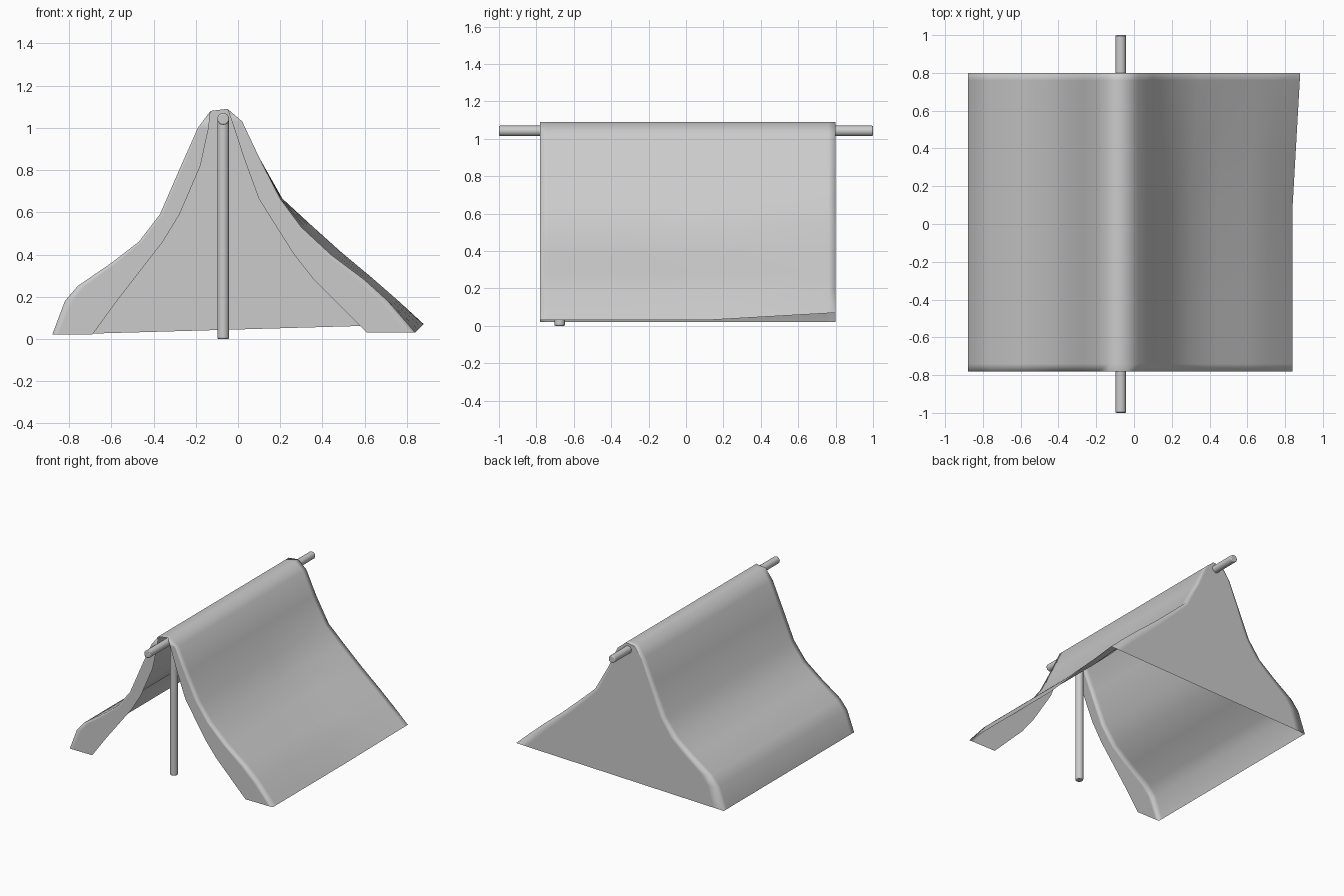
import bpy, bmesh, math
from mathutils import Vector

if "Cube" in bpy.data.objects:
    bpy.data.objects.remove(bpy.data.objects["Cube"])

PX, RIDGE_Z, R = -0.07, 1.042, 0.028

# Wall profiles as (x, z), ridge to ground
LEFT = [(-0.13, 1.08), (-0.19, 1.0), (-0.27, 0.82), (-0.37, 0.59), (-0.47, 0.46),
        (-0.60, 0.36), (-0.76, 0.25), (-0.82, 0.18), (-0.88, 0.02)]
RIGHT = [(-0.05, 1.09), (0.02, 1.03), (0.10, 0.86), (0.20, 0.665), (0.30, 0.53),
         (0.44, 0.40), (0.60, 0.28), (0.71, 0.18), (0.84, 0.03)]
RIGHT_BACK = [(-0.05, 1.09), (0.02, 1.03), (0.10, 0.86), (0.21, 0.665), (0.34, 0.545),
              (0.49, 0.41), (0.64, 0.285), (0.76, 0.18), (0.88, 0.07)]
# Free inner edges of the two front flaps
FLAP_L = [(-0.13, 1.08), (-0.14, 0.99), (-0.17, 0.84), (-0.23, 0.69), (-0.31, 0.52), (-0.69, 0.03)]
FLAP_R = [(-0.05, 1.09), (-0.025, 1.02), (0.02, 0.88), (0.10, 0.66), (0.31, 0.33), (0.61, 0.03)]


def edge_x(edge, z):
    for (x0, z0), (x1, z1) in zip(edge, edge[1:]):
        if z >= z1:
            return x0 + (x1 - x0) * min(1, max(0, (z0 - z) / (z0 - z1)))
    return edge[-1][0]


def right_profile(y):
    t = max(0.0, (y - 0.1) / 0.7)
    return [(a[0] + (b[0] - a[0]) * t, a[1] + (b[1] - a[1]) * t)
            for a, b in zip(RIGHT, RIGHT_BACK)]


def skin(bm, rows):
    vs = [[bm.verts.new(p) for p in row] for row in rows]
    for r0, r1 in zip(vs, vs[1:]):
        for i in range(len(r0) - 1):
            bm.faces.new((r0[i], r0[i + 1], r1[i + 1], r1[i]))


# Canvas: draped roof, front flaps and closed back panel
bm = bmesh.new()
rows = []
for y in (-0.78, -0.74, -0.4, 0.1, 0.35, 0.6, 0.76, 0.80):
    arch = LEFT[::-1] + right_profile(y)
    rows.append([Vector((x, y, z)) for x, z in arch])
skin(bm, rows)

for side, edge in ((LEFT, FLAP_L), (RIGHT, FLAP_R)):
    flap = []
    for x, z in side:
        xi = edge_x(edge, z)
        flap.append([Vector((x + (xi - x) * s, -0.78, z)) for s in (0, 0.15, 1)])
    skin(bm, flap)

panel = []
for (lx, lz), (rx, rz) in zip(LEFT, right_profile(0.8)):
    a, b = Vector((lx, 0.8, lz)), Vector((rx, 0.8, rz))
    panel.append([a.lerp(b, s) for s in (0, 0.05, 0.5, 0.95, 1)])
skin(bm, panel)

bmesh.ops.remove_doubles(bm, verts=bm.verts, dist=0.0005)
bmesh.ops.recalc_face_normals(bm, faces=bm.faces)
roof = max(bm.faces, key=lambda f: f.calc_center_median().z)
if roof.normal.z < 0:
    bmesh.ops.reverse_faces(bm, faces=bm.faces)
for f in bm.faces:
    f.smooth = True
me = bpy.data.meshes.new("tent_canvas")
bm.to_mesh(me)
bm.free()
bpy.context.collection.objects.link(bpy.data.objects.new("tent_canvas", me))


# Poles
def pole(name, loc, length, rot):
    bpy.ops.mesh.primitive_cylinder_add(vertices=16, radius=R, depth=length, location=loc, rotation=rot)
    ob = bpy.context.object
    ob.name = name
    bev = ob.modifiers.new("bevel", 'BEVEL')
    bev.width, bev.segments = 0.006, 2
    bpy.ops.object.shade_smooth_by_angle()


pole("ridge_pole", (PX, 0, RIDGE_Z), 2.0, (math.pi / 2, 0, 0))
pole("front_pole", (PX, -0.675, RIDGE_Z / 2), RIDGE_Z, (0, 0, 0))
